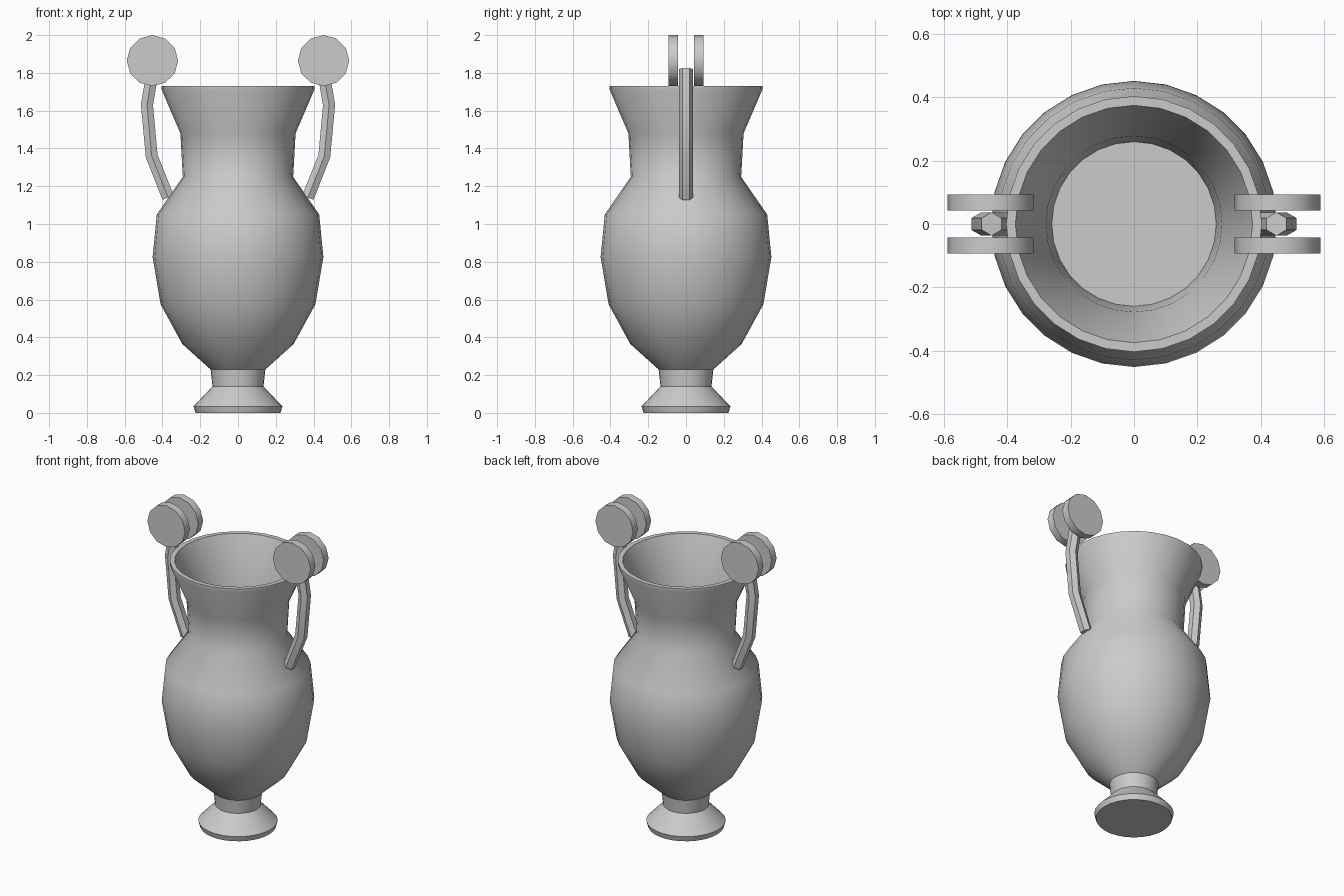
import bpy, bmesh, math
from mathutils import Vector

if "Cube" in bpy.data.objects:
    bpy.data.objects.remove(bpy.data.objects["Cube"])

def loft(name, rings, angle):
    """Skin a list of closed rings, cap both ends."""
    bm = bmesh.new()
    vs = [[bm.verts.new(p) for p in ring] for ring in rings]
    n = len(vs[0])
    for a, b in zip(vs, vs[1:]):
        for i in range(n):
            j = (i + 1) % n
            bm.faces.new((a[i], a[j], b[j], b[i]))
    bm.faces.new(vs[0][::-1])
    bm.faces.new(vs[-1])
    bmesh.ops.recalc_face_normals(bm, faces=bm.faces)
    me = bpy.data.meshes.new(name)
    bm.to_mesh(me)
    bm.free()
    ob = bpy.data.objects.new(name, me)
    bpy.context.collection.objects.link(ob)
    bpy.ops.object.select_all(action='DESELECT')
    ob.select_set(True)
    bpy.context.view_layer.objects.active = ob
    bpy.ops.object.shade_smooth_by_angle(angle=math.radians(angle))
    return ob

def circle(n):
    return [(math.cos(2 * math.pi * i / n), math.sin(2 * math.pi * i / n)) for i in range(n)]

# vase body: foot, belly, neck, rim, then inside of the neck down to its floor
profile = [(0.225, 0), (0.235, 0.035), (0.135, 0.14), (0.145, 0.23), (0.295, 0.365),
           (0.41, 0.575), (0.452, 0.825), (0.43, 1.05), (0.292, 1.25), (0.305, 1.48),
           (0.404, 1.71), (0.404, 1.73), (0.375, 1.73), (0.278, 1.48), (0.26, 1.25)]
loft("vase_body", [[(r * c, r * s, z) for c, s in circle(28)] for r, z in profile], 40)

# handle rods: hexagonal section swept along a bent path
path = [Vector((x, 0, z)) for x, z in
        [(0.37, 1.14), (0.457, 1.36), (0.482, 1.63), (0.45, 1.82)]]
for side, sx in (("right", 1), ("left", -1)):
    rings = []
    for i, p in enumerate(path):
        t = Vector((0, 0, 0))
        if i > 0:
            t += (p - path[i - 1]).normalized()
        if i < len(path) - 1:
            t += (path[i + 1] - p).normalized()
        t.normalize()
        across = Vector((t.z, 0, -t.x))
        ring = [p + across * (0.037 * s) + Vector((0, 0.037 * c, 0)) for c, s in circle(6)]
        rings.append([(sx * v.x, v.y, v.z) for v in ring])
    loft(side + "_handle_rod", rings, 30)

    # pair of discs at the top of each handle
    for pos, sy in (("front", -1), ("back", 1)):
        loft(f"{side}_{pos}_handle_disc",
             [[(sx * 0.453 + 0.136 * c, sy * y, 1.865 + 0.135 * s) for c, s in circle(12)]
              for y in (0.043, 0.093)], 40)
